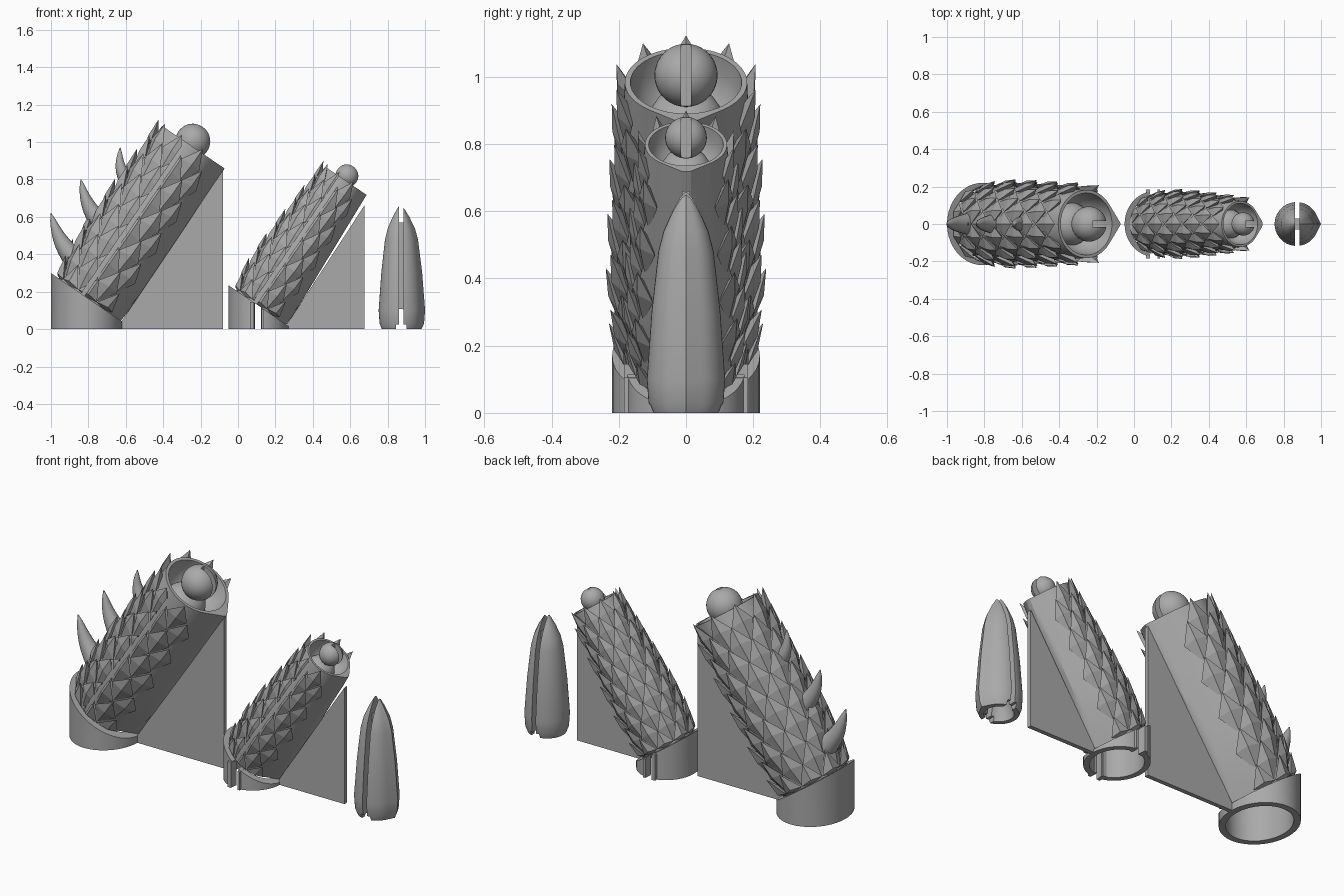
import bpy, bmesh, math
from math import sin, cos, pi, radians
from mathutils import Matrix, Vector

if "Cube" in bpy.data.objects:
    bpy.data.objects.remove(bpy.data.objects["Cube"], do_unlink=True)

grey = bpy.data.materials.new("plain grey")
grey.use_nodes = True
GREY = (0.4, 0.4, 0.4, 1)
grey.diffuse_color = GREY
grey.node_tree.nodes["Principled BSDF"].inputs["Base Color"].default_value = GREY
TILT = radians(34.3)


def finish(name, bm, matrix=Matrix(), smooth=None):
    bmesh.ops.recalc_face_normals(bm, faces=bm.faces[:])
    mesh = bpy.data.meshes.new(name)
    bm.to_mesh(mesh)
    bm.free()
    obj = bpy.data.objects.new(name, mesh)
    bpy.context.collection.objects.link(obj)
    mesh.materials.append(grey)
    mesh.transform(matrix)
    if smooth:
        bpy.ops.object.select_all(action='DESELECT')
        obj.select_set(True)
        bpy.context.view_layer.objects.active = obj
        bpy.ops.object.shade_smooth_by_angle(angle=radians(smooth))
    return obj


def box(name, lo, hi):
    bm = bmesh.new()
    lo, hi = Vector(lo), Vector(hi)
    bmesh.ops.create_cube(bm, size=1, matrix=Matrix.Translation((lo + hi) / 2)
                          @ Matrix.Diagonal((*(hi - lo), 1)))
    return finish(name, bm)


def cut(obj, lo, hi):
    cutter = box("cutter", lo, hi)
    cutter.hide_render = True
    mod = obj.modifiers.new("slot", 'BOOLEAN')
    mod.operation, mod.solver, mod.object = 'DIFFERENCE', 'EXACT', cutter
    bpy.context.view_layer.objects.active = obj
    bpy.ops.object.modifier_apply(modifier=mod.name)
    bpy.data.objects.remove(cutter, do_unlink=True)


def loft(profile, half, limit=None, n=60):
    """Stack of (height, radius, teardrop?) sections; the teardrop points to +x."""
    bm = bmesh.new()
    loops = []
    for h, r, drop in profile:
        loop = []
        for i in range(n):
            a = 2 * pi * i / n
            off = min(a, 2 * pi - a)
            d = r / cos(half - off) if drop and off < half else r
            x = d * cos(a)
            if limit and drop:
                x = min(x, limit(h))
            loop.append(bm.verts.new((x, d * sin(a), h)))
        if loops:
            for i in range(n):
                j = (i + 1) % n
                bm.faces.new((loops[-1][i], loops[-1][j], loop[j], loop[i]))
        loops.append(loop)
    bm.faces.new(loops[0])
    bm.faces.new(loops[-1])
    return bm


def cuff(name, cx, cz, rx, ry, wall, a0, a1, n=40):
    """Upright elliptical wall whose top follows the tilted joint plane."""
    bm = bmesh.new()
    rows = []
    for i in range(n + 1):
        a = a0 + (a1 - a0) * i / n
        row = []
        for w in (0, wall):
            x, y = (rx - w) * cos(a), (ry - w) * sin(a)
            row += [bm.verts.new((cx + x, y, 0)),
                    bm.verts.new((cx + x, y, cz - x * math.tan(TILT)))]
        b0, t0, b1, t1 = row
        rows.append((b0, t0, t1, b1))
    for p, q in zip(rows, rows[1:]):
        for k in range(4):
            m = (k + 1) % 4
            bm.faces.new((p[k], q[k], q[m], p[m]))
    if a1 - a0 < 2 * pi - 0.001:
        bm.faces.new(rows[0])
        bm.faces.new(rows[-1])
    else:
        bmesh.ops.remove_doubles(bm, verts=bm.verts[:], dist=0.0005)
    return finish(name, bm, smooth=30)


def scales(name, length, radius_at, lift, matrix, rows=10, around=10):
    """Staggered, ridged kite-shaped scales, parted by a groove on the front."""
    bm = bmesh.new()
    step = length / rows
    width = pi / around
    for i in range(rows):
        tip = length + 0.02 - i * step
        for k in range(around):
            a = pi + 2 * width * (k + 0.5 * (i % 2))
            if cos(a) > cos(radians(40)):
                continue

            def vert(da, back, out):
                h = max(tip - back * step, 0)
                r = radius_at(h) + out * lift
                return bm.verts.new((r * cos(a + da), r * sin(a + da), h))
            low, ridge, top = vert(0, 2.3, -0.1), vert(0, 1.0, 0.85), vert(0, 0, 1)
            core = vert(0, 0.9, -0.7)
            left, right = vert(-width, 1.1, 0.4), vert(width, 1.1, 0.4)
            rim = (low, right, top, left)
            for p, q in zip(rim, rim[1:] + rim[:1]):
                bm.faces.new((p, q, ridge))
                bm.faces.new((q, p, core))
    # groove along the front
    for x in (-0.035, -0.012):
        bmesh.ops.bisect_plane(bm, geom=bm.verts[:] + bm.edges[:] + bm.faces[:],
                               plane_co=(x, 0, 0), plane_no=(1, 0, 0))
    gone = [f for f in bm.faces if f.calc_center_median().y < 0
            and -0.035 < f.calc_center_median().x < -0.012]
    bmesh.ops.delete(bm, geom=gone, context='FACES')
    return finish(name, bm, matrix)


def spike(name, base, tip, radius, matrix, n=16, parts=8):
    """Curved horn in the local xz plane."""
    bm = bmesh.new()
    base, tip = Vector((base[0], 0, base[1])), Vector((tip[0], 0, tip[1]))
    axis = (tip - base).normalized()
    side = Vector((axis.z, 0, -axis.x))
    last = None
    for i in range(parts + 1):
        t = i / parts
        c = base.lerp(tip, t) + side * 0.02 * sin(pi * t) * -1
        r = radius * (1 - t) ** 0.75 + 0.002
        loop = [bm.verts.new(c + r * (side * cos(2 * pi * j / n) + Vector((0, sin(2 * pi * j / n), 0))))
                for j in range(n)]
        if last:
            for j in range(n):
                bm.faces.new((last[j], last[j - 1], loop[j - 1], loop[j]))
        else:
            bm.faces.new(loop)
        last = loop
    bm.faces.new(last)
    finish(name, bm, matrix, 40)


def segment(name, cx, cz, length, radii, tips, ball_r, lift):
    matrix = Matrix.Translation((cx, 0, cz)) @ Matrix.Rotation(TILT, 4, 'Y')
    low, mid, top = radii

    def radius_at(h):
        t = min(h / length, 1)
        if t < 0.3:
            return low + (mid - low) * sin(t / 0.3 * pi / 2)
        return mid + (top - mid) * ((t - 0.3) / 0.7) ** 1.3

    def keel(h):
        return tips[0] + (tips[1] - tips[0]) * h / length
    # body with a bowl-shaped end and a mound below the ball
    profile = [(length * i / 12, radius_at(length * i / 12), True) for i in range(13)]
    for r, depth in ((0.91, 0), (0.87, 0.3), (0.75, 0.6), (0.62, 0.72), (0.58, 0.6),
                     (0.5, 0.45), (0.35, 0.34), (0.15, 0.28)):
        profile.append((length - depth * top, r * top, False))
    finish(name + "_body", loft(profile, radians(36), keel), matrix, 30)
    scales(name + "_scales", length, radius_at, lift, matrix)
    # slotted joint ball
    c = matrix @ Vector((0, 0, length + 0.025))
    bm = bmesh.new()
    bmesh.ops.create_uvsphere(bm, u_segments=32, v_segments=20, radius=ball_r,
                              matrix=Matrix.Translation(c))
    ball = finish(name + "_joint_ball", bm, smooth=35)
    cut(ball, (c.x + 0.2 * ball_r, -0.015, c.z - 0.2), (c.x + 0.2, 0.015, c.z + 0.2))
    return matrix


def support(name, x0, x1, z1, half=0.012):
    bm = bmesh.new()
    face = bm.faces.new([bm.verts.new(p) for p in
                         ((x0, -half, 0), (x1, -half, 0), (x1, -half, z1), (x0, -half, 0.03))])
    moved = bmesh.ops.extrude_face_region(bm, geom=[face])["geom"]
    bmesh.ops.translate(bm, vec=(0, 2 * half, 0),
                        verts=[v for v in moved if isinstance(v, bmesh.types.BMVert)])
    finish(name, bm)


# large segment with spikes
frame = segment("large_segment", -0.81, 0.17, 0.985, (0.18, 0.203, 0.182),
                (0.228, 0.222), 0.094, 0.036)
cuff("large_cuff", -0.81, 0.17, 0.19, 0.22, 0.035, 0, 2 * pi)
support("large_support", -0.63, -0.08, 0.85)
for label, base, tip, r in (("lower", (-0.16, 0.13), (-0.411, 0.264), 0.06),
                            ("middle", (-0.16, 0.37), (-0.38, 0.503), 0.055),
                            ("upper", (-0.16, 0.63), (-0.302, 0.762), 0.042)):
    spike(label + "_spike", base, tip, r, frame)

# small segment with a split cuff
segment("small_segment", 0.11, 0.125, 0.815, (0.145, 0.16, 0.122),
        (0.185, 0.143), 0.062, 0.028)
g0, g1 = math.acos(-0.025 / 0.16), math.acos(0.015 / 0.16)
cuff("small_cuff_outer", 0.11, 0.125, 0.16, 0.175, 0.03, g0, 2 * pi - g0)
cuff("small_cuff_inner", 0.11, 0.125, 0.16, 0.175, 0.03, -g1, g1)
support("small_support", 0.265, 0.675, 0.66)
for side, s in (("front", -1), ("back", 1)):
    ys = sorted((s * 0.135, s * 0.185))
    box(side + "_outer_lug", (0.065, ys[0], 0), (0.085, ys[1], 0.145))
    box(side + "_inner_lug", (0.125, ys[0], 0), (0.14, ys[1], 0.105))

# pointed tip with a keel, a hollow base and slots front and back
outer = ((0, 0.1), (0.03, 0.112), (0.1, 0.117), (0.3, 0.103), (0.48, 0.083),
         (0.54, 0.068), (0.6, 0.042), (0.64, 0.02), (0.655, 0.01))
hollow = ((0.12, 0.005), (0.1, 0.045), (0.06, 0.065), (0, 0.075))
bm = loft([(z, r, False) for z, r in hollow] + [(z, r, True) for z, r in outer], radians(27))
pointed_tip = finish("pointed_tip", bm, Matrix.Translation((0.869, 0, 0)), 30)
for s in (-1, 1):
    ys = sorted((s * 0.03, s * 0.3))
    cut(pointed_tip, (0.86, ys[0], -0.1), (0.885, ys[1], 0.8))
    cut(pointed_tip, (0.845, ys[0], -0.1), (0.9, ys[1], 0.025))
cut(pointed_tip, (0.86, -0.3, 0.57), (0.885, 0.3, 0.8))
